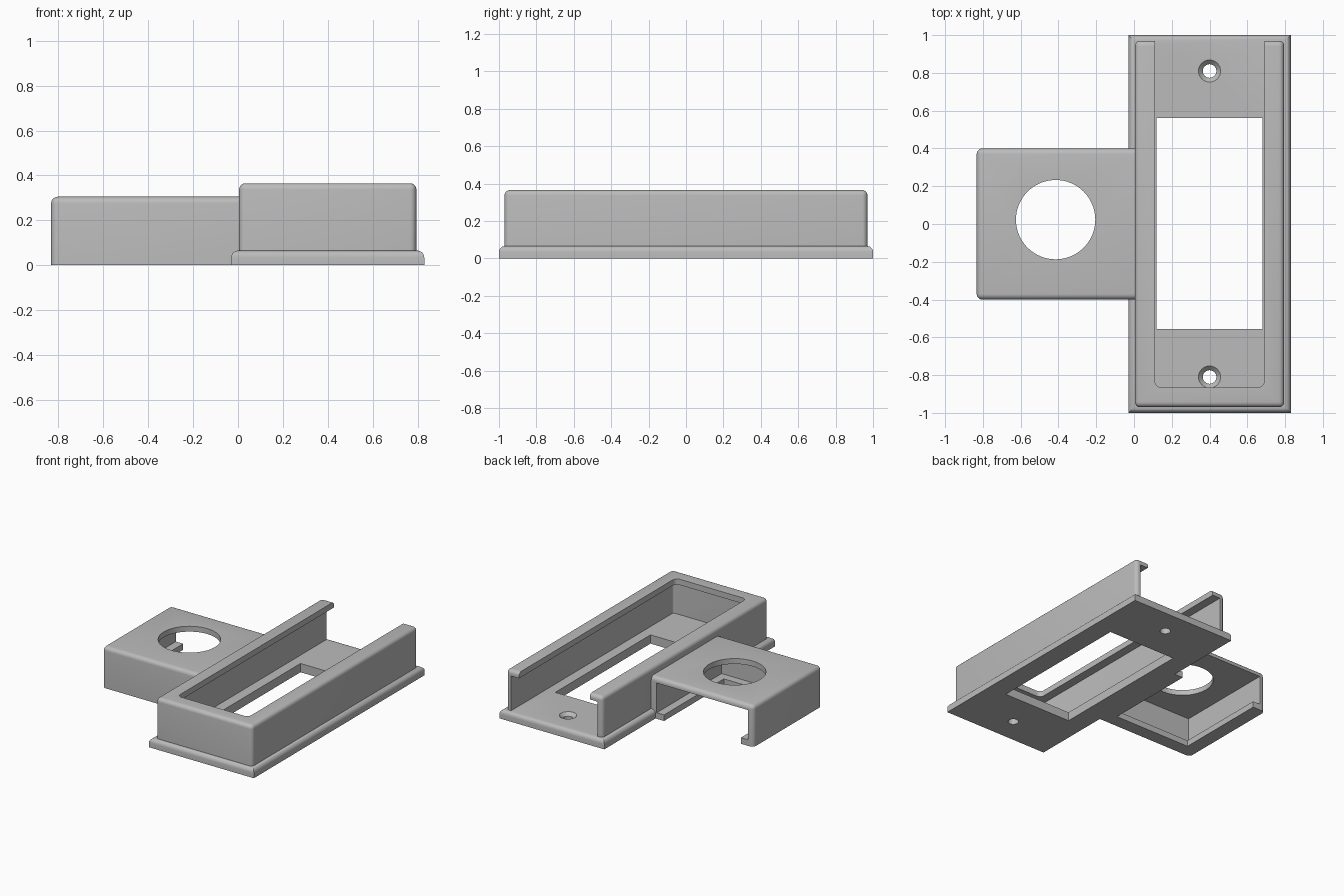
import bpy, bmesh
from math import radians
from mathutils import Vector

default = bpy.data.objects.get("Cube")
if default:
    bpy.data.objects.remove(default, do_unlink=True)

grey = bpy.data.materials.new("plain grey")
grey.use_nodes = True
colour = (0.5, 0.5, 0.5, 1)
grey.diffuse_color = colour
grey.node_tree.nodes["Principled BSDF"].inputs["Base Color"].default_value = colour


def add_object(name, bm):
    mesh = bpy.data.meshes.new(name)
    bm.to_mesh(mesh)
    bm.free()
    mesh.materials.append(grey)
    obj = bpy.data.objects.new(name, mesh)
    bpy.context.collection.objects.link(obj)
    return obj


def block(name, lo, hi, radius=0, rounded=None):
    """Box between two corners; edges picked by the rule are rounded."""
    lo, hi = Vector(lo), Vector(hi)
    bm = bmesh.new()
    bmesh.ops.create_cube(bm, size=1)
    for v in bm.verts:
        v.co = [lo[i] if v.co[i] < 0 else hi[i] for i in range(3)]
    if radius:
        edges = []
        for e in bm.edges:
            mid = (e.verts[0].co + e.verts[1].co) / 2
            # -1, 0 or 1 along each axis tells where the edge lies
            side = [round(2 * (mid[i] - lo[i]) / (hi[i] - lo[i]) - 1) for i in range(3)]
            if rounded(*side):
                edges.append(e)
        bmesh.ops.bevel(bm, geom=edges, offset=radius, segments=5,
                        profile=0.5, affect='EDGES')
    return add_object(name, bm)


def cone(name, x, y, z0, z1, r0, r1, sides=64):
    """Upright round cutter, straight or tapered."""
    bm = bmesh.new()
    bmesh.ops.create_cone(bm, cap_ends=True, segments=sides, radius1=r0,
                          radius2=r1, depth=z1 - z0)
    bmesh.ops.translate(bm, verts=bm.verts, vec=(x, y, (z0 + z1) / 2))
    return add_object(name, bm)


def combine(target, others, operation):
    """Apply booleans and remove the parts used up."""
    bpy.ops.object.select_all(action='DESELECT')
    bpy.context.view_layer.objects.active = target
    target.select_set(True)
    for other in others:
        other.hide_render = True
        mod = target.modifiers.new(operation.lower(), 'BOOLEAN')
        mod.operation, mod.solver, mod.object = operation, 'EXACT', other
        bpy.ops.object.modifier_apply(modifier=mod.name)
        bpy.data.objects.remove(other, do_unlink=True)


def vertical(x, y, z):
    return z == 0


# Mounting plate with rounded top rim, window and countersunk screw holes
plate = block("mounting_plate", (-0.03, -1, 0), (0.83, 1, 0.065), 0.03,
              lambda x, y, z: z == 1)
cuts = [block("window_cut", (0.12, -0.555, -0.1), (0.68, 0.56, 0.2))]
for y in (-0.81, 0.81):
    cuts.append(cone("screw_cut", 0.4, y, -0.1, 0.2, 0.036, 0.036, 32))
    cuts.append(cone("countersink_cut", 0.4, y, 0.035, 0.075, 0.03, 0.068, 32))
combine(plate, cuts, 'DIFFERENCE')

# Tall sleeve: open at the back, with a lip turned inward along the top
sleeve = block("sleeve", (0.005, -0.97, 0.03), (0.795, 0.97, 0.365), 0.028,
               lambda x, y, z: z >= 0)
combine(sleeve, [
    block("channel_cut", (0.045, -0.93, -0.1), (0.755, 1.2, 0.322), 0.015, vertical),
    block("lip_cut", (0.11, -0.865, 0.1), (0.69, 1.2, 0.6), 0.035, vertical),
], 'DIFFERENCE')

# Side box: open at the back, with a round hole and a foot lip underneath
side_box = block("side_box", (-0.833, -0.4, 0), (0.02, 0.4, 0.305), 0.03,
                 lambda x, y, z: x < 1 and z >= 0)
combine(side_box, [
    block("cavity_cut", (-0.79, -0.36, 0.045), (-0.04, 0.7, 0.265)),
    block("foot_lip_cut", (-0.73, -0.3, -0.2), (-0.1, 0.7, 0.15)),
    cone("round_hole_cut", -0.415, 0.023, 0.15, 0.6, 0.21, 0.21),
], 'DIFFERENCE')

# Join into one moulded body
combine(plate, [sleeve, side_box], 'UNION')
plate.name = "strike_housing"
bpy.ops.object.shade_smooth_by_angle(angle=radians(30))
